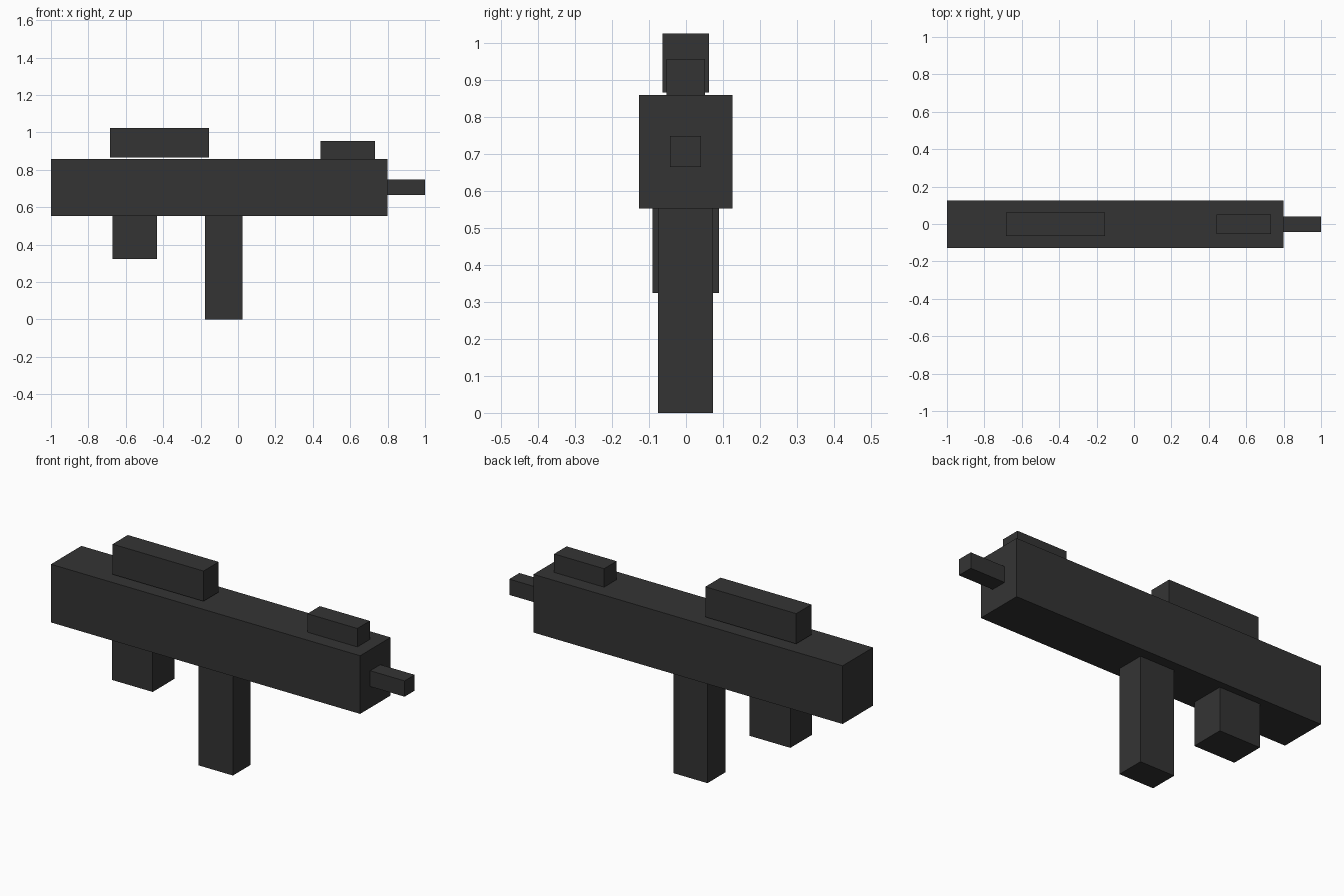
import bpy
import bmesh
from mathutils import Vector

cube = bpy.data.objects.get("Cube")
if cube:
    bpy.data.objects.remove(cube, do_unlink=True)

# Single dark grey finish
COLOUR = (0.034, 0.034, 0.034, 1.0)
grey = bpy.data.materials.new("dark_grey")
grey.use_nodes = True
grey.diffuse_color = COLOUR
shader = next(n for n in grey.node_tree.nodes if n.type == "BSDF_PRINCIPLED")
shader.inputs["Base Color"].default_value = COLOUR


def box(name, x, y, z):
    """Flat-shaded block spanning the given (low, high) ranges."""
    bm = bmesh.new()
    bmesh.ops.create_cube(bm, size=1)
    bmesh.ops.scale(bm, vec=Vector([b - a for a, b in (x, y, z)]), verts=bm.verts)
    bmesh.ops.translate(bm, vec=Vector([(a + b) / 2 for a, b in (x, y, z)]), verts=bm.verts)
    mesh = bpy.data.meshes.new(name)
    bm.to_mesh(mesh)
    bm.free()
    mesh.materials.append(grey)
    bpy.context.collection.objects.link(bpy.data.objects.new(name, mesh))


# Main body and barrel
box("body", (-1.0, 0.8), (-0.127, 0.126), (0.552, 0.858))
box("barrel", (0.8, 1.0), (-0.043, 0.041), (0.664, 0.747))

# Blocks along the top; the rear one floats just clear of the body
box("rear_sight", (-0.685, -0.156), (-0.064, 0.062), (0.865, 1.024))
box("front_sight", (0.441, 0.732), (-0.053, 0.051), (0.858, 0.955))

# Handle and magazine underneath
box("grip", (-0.176, 0.023), (-0.075, 0.073), (0.0, 0.552))
box("magazine", (-0.67, -0.433), (-0.091, 0.089), (0.324, 0.552))
